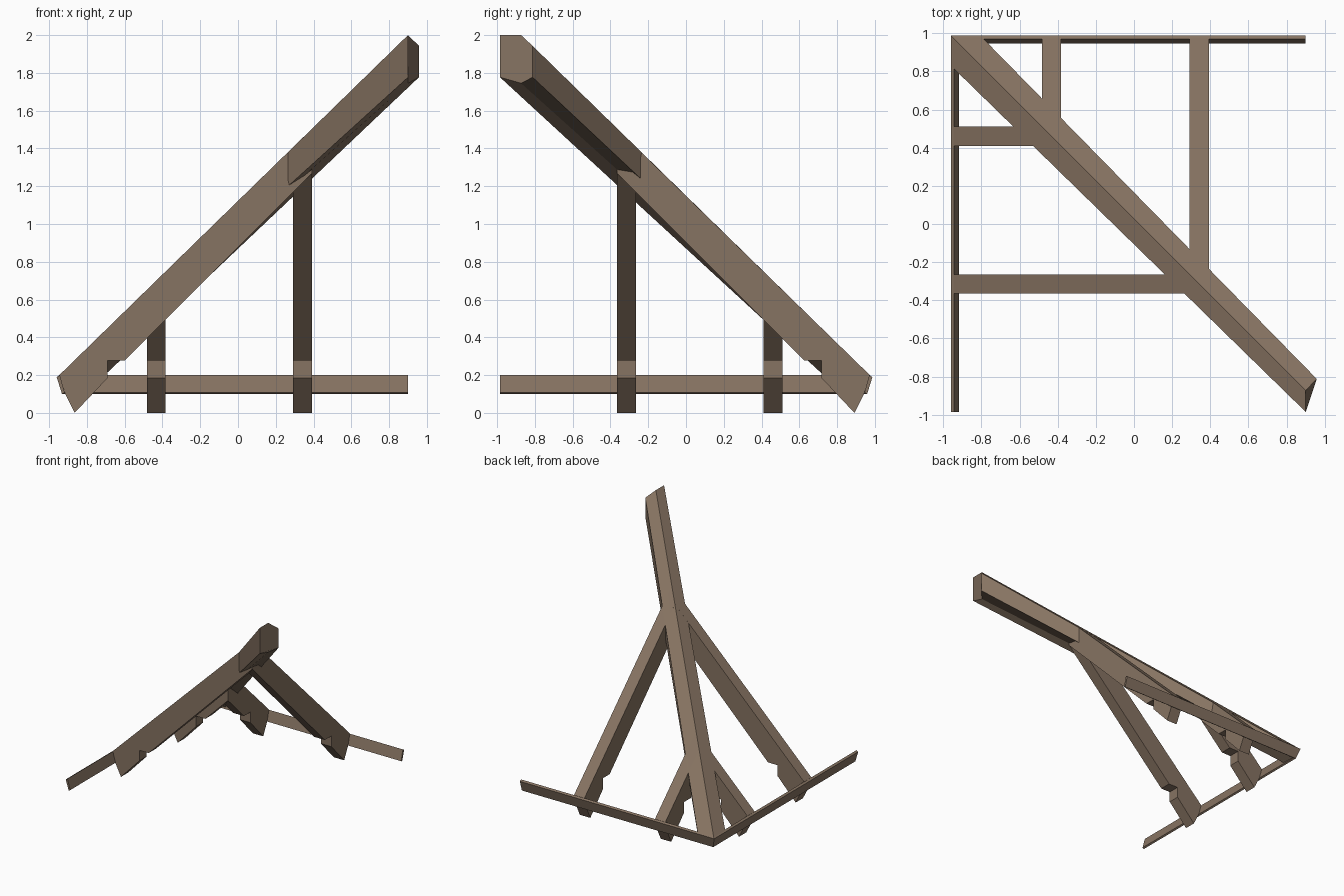
import bpy, bmesh

if "Cube" in bpy.data.objects:
    bpy.data.objects.remove(bpy.data.objects["Cube"])

# One timber brown throughout
wood = bpy.data.materials.new("timber brown")
wood.diffuse_color = (0.24, 0.172, 0.122, 1)
wood.use_nodes = True
wood.node_tree.nodes["Principled BSDF"].inputs["Base Color"].default_value = wood.diffuse_color

HIP = 0.027                      # plan line of the hip ridge: x + y = HIP


def roof(u):                     # height of the roof plane above plan x
    return 2.0 + 0.975 * (u - 0.9)


def flip(p):                     # mirror a point across the hip ridge
    return (HIP - p[1], HIP - p[0], p[2])


def loft(name, ring_a, ring_b, mirrored=False):
    """Solid between two matching rings of points."""
    bm = bmesh.new()
    rings = []
    for ring in (ring_a, ring_b):
        rings.append([bm.verts.new(flip(p) if mirrored else p) for p in ring])
    a, b = rings
    n = len(a)
    bm.faces.new(a)
    bm.faces.new(b[::-1])
    for i in range(n):
        j = (i + 1) % n
        bm.faces.new((a[i], b[i], b[j], a[j]))
    bmesh.ops.recalc_face_normals(bm, faces=bm.faces)
    me = bpy.data.meshes.new(name)
    bm.to_mesh(me)
    bm.free()
    me.materials.append(wood)
    ob = bpy.data.objects.new(name, me)
    bpy.context.collection.objects.link(ob)


# Hip rafter: backed top with a ridge, slight keel below
loft("hip_rafter",
     [(0.9, -0.985, 2.0), (0.9, -0.873, 2.0), (0.958, -0.812, 1.943),
      (0.958, -0.812, 1.777), (0.9, -0.873, 1.745), (0.9, -0.985, 1.777)],
     [(-0.955, 0.825, 0.191), (-0.955, 0.982, 0.191), (-0.8, 0.982, 0.191),
      (-0.79, 0.955, 0.12), (-0.925, 0.952, 0.105), (-0.925, 0.815, 0.12)])


# Jack rafters: slanted tail, birdsmouth notch, mitred onto the hip ridge
def jack_ring(v):
    top = HIP - v
    profile = [(-0.945, roof(-0.945)), (top, roof(top)), (top, 0.877 + top),
               (-0.6, 0.277), (-0.69, 0.277), (-0.69, 0.185),
               (-0.865, 0.0), (-0.915, 0.1)]
    return [(u, v, z) for u, z in profile]


for label, v in (("long", -0.365), ("short", 0.41)):
    for side, mirrored in (("left", False), ("back", True)):
        loft(f"{label}_jack_rafter_{side}", jack_ring(v), jack_ring(v + 0.1), mirrored)

# Fascia boards: thin, leaning outward, mitred at the corner
board = [(-0.96, 0.19), (-0.943, 0.2), (-0.918, 0.108), (-0.932, 0.1)]
for side, end, mirrored in (("left", -0.985, False), ("back", HIP - 0.9, True)):
    loft(f"fascia_{side}",
         [(u, end, z) for u, z in board],
         [(u, HIP - u, z) for u, z in board], mirrored)
